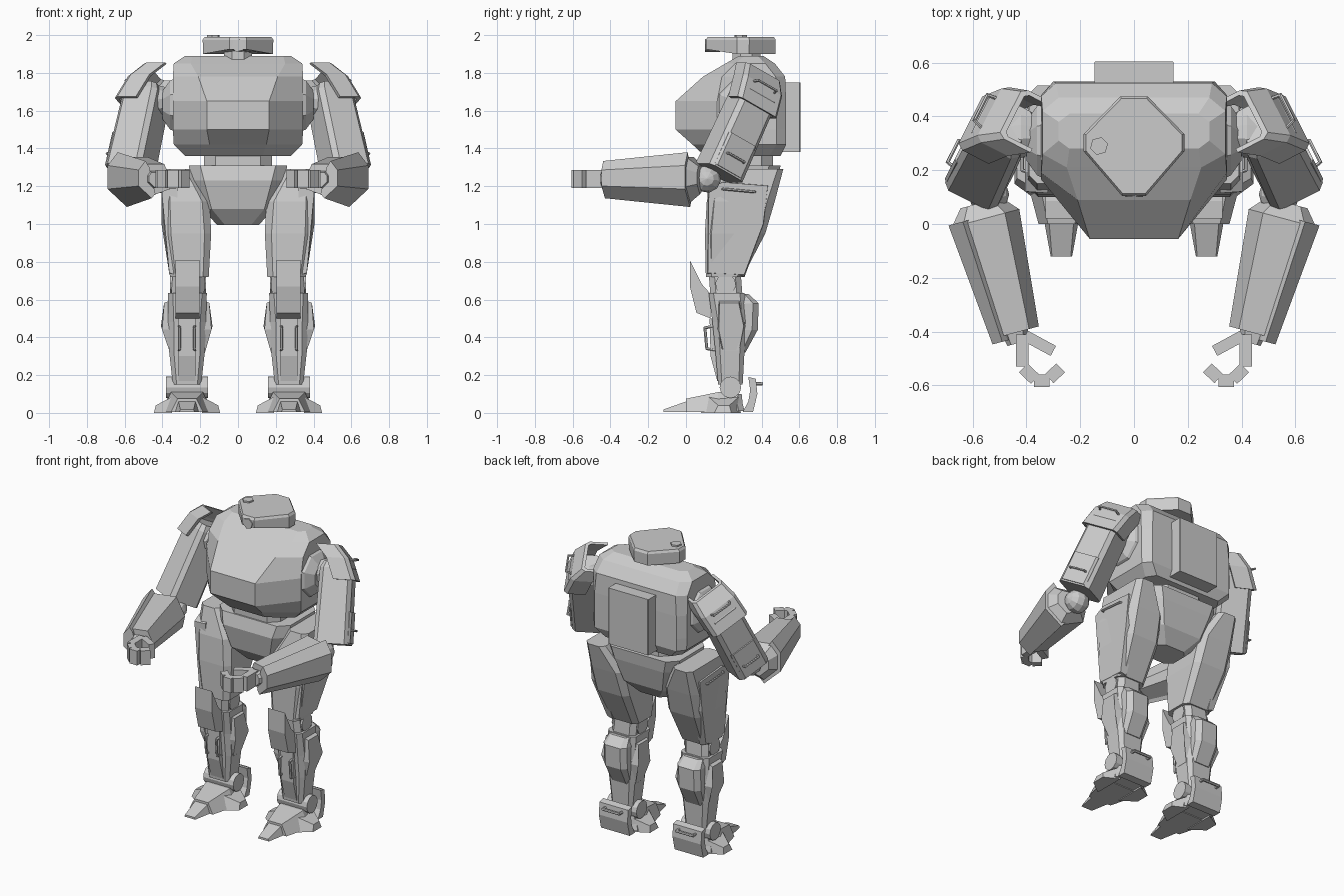
import bpy, bmesh, math
from mathutils import Vector as V


def make(name, groups, mirror=True):
    """Loft each group of rings into a closed solid; mirror across x if asked."""
    bm = bmesh.new()
    for rings in groups:
        vs = [[bm.verts.new(p) for p in r] for r in rings]
        n = len(vs[0])
        for a, b in zip(vs, vs[1:]):
            for i in range(n):
                j = (i + 1) % n
                bm.faces.new((a[i], a[j], b[j], b[i]))
        bm.faces.new(vs[0][::-1])
        bm.faces.new(vs[-1])
    bmesh.ops.recalc_face_normals(bm, faces=bm.faces[:])
    me = bpy.data.meshes.new(name)
    bm.to_mesh(me)
    bm.free()
    ob = bpy.data.objects.new(name, me)
    bpy.context.collection.objects.link(ob)
    if mirror:
        m = ob.modifiers.new("Mirror", 'MIRROR')
        m.use_mirror_merge = False
    return ob


def octa(x0, x1, y0, y1, c):
    return [(x0 + c, y0), (x1 - c, y0), (x1, y0 + c), (x1, y1 - c),
            (x1 - c, y1), (x0 + c, y1), (x0, y1 - c), (x0, y0 + c)]


def zloft(name, rows, mirror=True):
    """rows: z, x0, x1, y0, y1, chamfer"""
    return make(name, [[[(x, y, r[0]) for x, y in octa(*r[1:])] for r in rows]], mirror)


def prism(name, pts, x0, x1, inset=0.0, lean=lambda z: 0):
    """Side profile (y, z) extruded in x; the x1 end may shrink and lean with height."""
    cy = sum(p[0] for p in pts) / len(pts)
    cz = sum(p[1] for p in pts) / len(pts)
    k = 1 - inset
    return make(name, [[[(x0, y, z) for y, z in pts],
                        [(x1 + lean(z), cy + (y - cy) * k, cz + (z - cz) * k) for y, z in pts]]])


def disc(name, c, axis, stations, n, mirror=True):
    """Turned solid: stations of (distance along axis, radius)."""
    ax = V(axis)
    u = ax.orthogonal().normalized()
    w = ax.cross(u)
    ring = lambda d, r: [V(c) + ax * d + (u * math.cos(a) + w * math.sin(a)) * r
                         for a in [2 * math.pi * (i + .5) / n for i in range(n)]]
    return make(name, [[ring(d, r) for d, r in stations]], mirror)


def ball(name, c, r, n=10):
    st = [(-r * math.cos(math.pi * i / 6), r * max(.05, math.sin(math.pi * i / 6))) for i in range(7)]
    return disc(name, c, (1, 0, 0), st, n)


def rod(name, pts, r=0.007):
    """Thin bent bar through the points."""
    groups = []
    for a, b in zip(pts, pts[1:]):
        a, b = V(a), V(b)
        d = (b - a).normalized()
        u = d.orthogonal().normalized()
        w = d.cross(u)
        groups.append([[p + (u * math.cos(t) + w * math.sin(t)) * r
                        for t in [i * math.pi / 3 for i in range(6)]]
                       for p in (a - d * r * .5, b + d * r * .5)])
    make(name, groups)


# Torso: stacked eight-sided rings
def torso_ring(z, x, y0, y1, fx, fy, bx, by):
    half = [(fx, y0), (x, y0 + fy), (x, y1 - by), (bx, y1)]
    return [(a, b, z) for a, b in half] + [(-a, b, z) for a, b in half[::-1]]


make("torso", [[torso_ring(*r) for r in (
    (1.36, .28, .10, .50, .13, .10, .24, .06),
    (1.42, .34, .035, .53, .15, .14, .30, .05),
    (1.50, .345, -.055, .53, .165, .22, .30, .05),
    (1.65, .345, -.055, .53, .165, .22, .30, .05),
    (1.78, .345, .09, .525, .21, .10, .29, .05),
    (1.85, .34, .21, .47, .25, .05, .28, .05),
    (1.89, .28, .28, .41, .24, .03, .24, .03))]], False)
zloft("backpack", [(1.38, -.147, .147, .48, .605, .004), (1.75, -.147, .147, .48, .605, .004)], False)
disc("shoulder_socket", (0, .31, 1.63), (1, 0, 0), [(.32, .16), (.36, .14), (.40, .08)], 8)
ball("shoulder_joint", (.42, .33, 1.65), .085)

# Head: flat diamond turret with eye and hatch
head = [(-.045, .105), (.045, .105), (.187, .27), (.187, .335), (.05, .475), (-.05, .475), (-.187, .335), (-.187, .27)]
hr = lambda z, k, lift=0: [(x * k, .29 + (y - .29) * k, z + (lift if y < .2 else 0)) for x, y in head]
make("head", [[hr(1.90, .99, .025), hr(1.975, 1), hr(1.99, .95)]], False)
disc("eye", (0, .10, 1.945), (0, 1, 0), [(0, .035), (.08, .035)], 6, False)
disc("hatch", (-.13, .29, 1.98), (0, 0, 1), [(0, .034), (.02, .034)], 6, False)
disc("neck", (0, .32, 1.86), (0, 0, 1), [(0, .08), (.06, .08)], 8, False)

# Waist and pelvis
zloft("waist", [(1.29, -.18, .18, .13, .46, .06), (1.37, -.18, .18, .13, .46, .06)], False)
zloft("pelvis", [(.995, -.11, .11, .2, .38, .04), (1.08, -.19, .19, .13, .45, .05),
                 (1.23, -.25, .25, .10, .49, .07), (1.31, -.26, .26, .12, .50, .06)], False)
ball("hip_joint", (.25, .28, 1.17), .11)

# Thigh, outer plate and grab bar
zloft("thigh", [(.72, .155, .36, .105, .30, .03), (.95, .142, .39, .10, .42, .035),
                (1.12, .15, .40, .11, .47, .04), (1.29, .25, .39, .15, .515, .03)])
prism("thigh_plate", [(.115, 1.19), (.19, 1.23), (.44, 1.21), (.415, 1.0), (.31, .72), (.11, .73)], .32, .405, .04,
      lambda z: min(0, z - 1.0) * .15)
rod("thigh_handle", [(.39, .19, 1.185), (.415, .20, 1.185), (.415, .36, 1.17), (.39, .37, 1.17)])

# Knee
zloft("knee", [(.61, .18, .355, .13, .30, .03), (.74, .175, .345, .12, .29, .03)])
disc("knee_pin", (.27, .21, .68), (1, 0, 0), [(-.1, .055), (.09, .055)], 10)
prism("knee_guard", [(.02, .81), (.02, .67), (.055, .53), (.13, .50), (.13, .63), (.085, .68)], .205, .33)

# Shin with side shells, calf block and front bars
zloft("shin", [(.15, .195, .345, .17, .30, .02), (.33, .175, .365, .155, .31, .025),
               (.48, .17, .37, .14, .33, .03), (.635, .165, .37, .12, .31, .025)])
zloft("calf", [(.32, .20, .34, .26, .315, .02), (.44, .185, .355, .26, .38, .03),
               (.58, .185, .355, .26, .385, .03), (.63, .20, .34, .26, .33, .02)])
shell = [(.17, .60), (.285, .60), (.315, .46), (.285, .30), (.195, .30), (.165, .44)]
prism("shin_shell_outer", shell, .35, .408, .12, lambda z: -abs(z - .46) * (.3 if z < .46 else .12))
prism("shin_shell_inner", shell, .19, .135, .12, lambda z: abs(z - .46) * (.25 if z < .46 else .12))
for x in (.23, .31):
    rod("shin_handle", [(x, .15, .46), (x, .10, .45), (x, .11, .34), (x, .16, .33)], .008)
prism("shin_front_plate", [(.125, .5), (.13, .3), (.165, .17), (.2, .17), (.2, .5)], .225, .315)

# Ankle and foot
disc("ankle", (.27, .235, .135), (1, 0, 0), [(-.11, .057), (.11, .057)], 12)
zloft("foot_base", [(.01, .16, .38, .17, .31, .03), (.05, .17, .37, .18, .30, .03), (.10, .19, .35, .19, .295, .02)])


def yfoot(name, rows):
    """rows: y, bottom half width, top half width, bottom z, top z"""
    make(name, [[[(.27 - b, y, z0), (.27 + b, y, z0), (.27 + t, y, z1), (.27 - t, y, z1)]
                 for y, b, t, z0, z1 in rows]])


yfoot("toe_tip", [(-.12, .04, .035, .005, .018), (0, .062, .045, .005, .06)])
yfoot("fore_foot", [(0, .085, .05, .005, .075), (.17, .13, .085, .005, .11), (.22, .12, .08, .005, .11)])
for s, nm in ((1, "outer_toe"), (-1, "inner_toe")):
    make(nm, [[[(.27 + s * .08, .08, 0), (.27 + s * .08, .29, 0), (.27 + s * .08, .28, .085), (.27 + s * .08, .12, .085)],
               [(.27 + s * .175, .15, 0), (.27 + s * .175, .24, 0), (.27 + s * .165, .23, .04), (.27 + s * .165, .17, .04)]]])
prism("heel_guard", [(.30, .005), (.33, .06), (.34, .12), (.33, .19), (.37, .18), (.378, .1), (.355, .005)], .165, .375)
rod("heel_handle", [(.21, .36, .155), (.21, .40, .155), (.33, .40, .155), (.33, .36, .155)], .009)

# Upper arm, in a frame turned outward and swung forward
E, S, N, A = V((.575, .175, 1.27)), V((.89, .45, 0)), V((.40, -.79, .454)), V((-.20, .40, .89))
P = lambda s, n, t: E + S * s + N * n + A * t


def arm_loft(name, rows):
    make(name, [[[P(s, n, r[0]) for s, n in octa(*r[1:])] for r in rows]])


arm_loft("upper_arm", [(0, -.11, .105, -.11, .11, .025), (.46, -.10, .10, -.105, .105, .025), (.50, -.08, .07, -.09, .09, .02)])
arm_loft("elbow_band", [(.01, .08, .112, -.09, .09, .012), (.20, .08, .112, -.09, .09, .012)])
# Shoulder pad: open C-shaped shell leaning inward at the top
pad = [(-.02, -.13), (.09, -.13), (.115, -.11), (.115, .11), (.09, .13), (-.02, .13),
       (-.02, .11), (.08, .11), (.095, .095), (.095, -.095), (.08, -.11), (-.02, -.11)]
make("shoulder_pad", [[[P(s + ds, n * k, t) for s, n in pad]
                       for t, ds, k in ((.39, .01, 1), (.52, -.04, 1), (.60, -.11, .88))]])
rod("elbow_handle", [P(.09, -.06, .09), P(.13, -.05, .09), P(.13, .05, .09), P(.09, .06, .09)])
rod("pad_handle", [P(.07, -.07, .51), P(.11, -.06, .52), P(.11, .06, .52), P(.07, .07, .51)])
ball("elbow_joint", (.54, .11, 1.24), .075)

# Forearm: tapering hull plus outer shell
D, SIDE = V((-.26, -.965, 0)), V((.965, -.26, 0))
hull = [(.125, .06), (.125, -.04), (.03, -.13), (-.12, -.075), (-.135, 0), (-.08, .12), (.08, .12)]
cover = [(.08, .145), (.135, .075), (.135, -.05), (.03, -.145), (0, -.11), (.05, .10)]


def forearm(name, prof, rows):
    make(name, [[[V((.557, .02, 1.235)) + D * d + SIDE * (s * k) + V((0, 0, z * k)) for s, z in prof]
                 for d, k in rows]])


forearm("forearm", hull, [(-.06, .6), (0, 1), (.44, .68)])
forearm("forearm_shell", cover, [(-.01, 1), (.46, .68)])
forearm("wrist", hull, [(.42, .4), (.48, .32)])


# Hand: curled blocks
def block(name, a, b, w=.023, z0=1.19, z1=1.285):
    a, b = V((*a, 0)), V((*b, 0))
    d = (b - a).normalized()
    n = V((-d.y, d.x, 0)) * w
    make(name, [[[p + V((0, 0, z)) for p in (a - n, a + n, b + n, b - n)] for z in (z0, z1)]])


block("palm", (.415, -.41), (.415, -.53))
block("thumb", (.405, -.415), (.30, -.472), .021)
block("finger_base", (.412, -.535), (.367, -.578))
block("finger_middle", (.372, -.583), (.315, -.583))
block("finger_tip", (.315, -.575), (.273, -.535))
